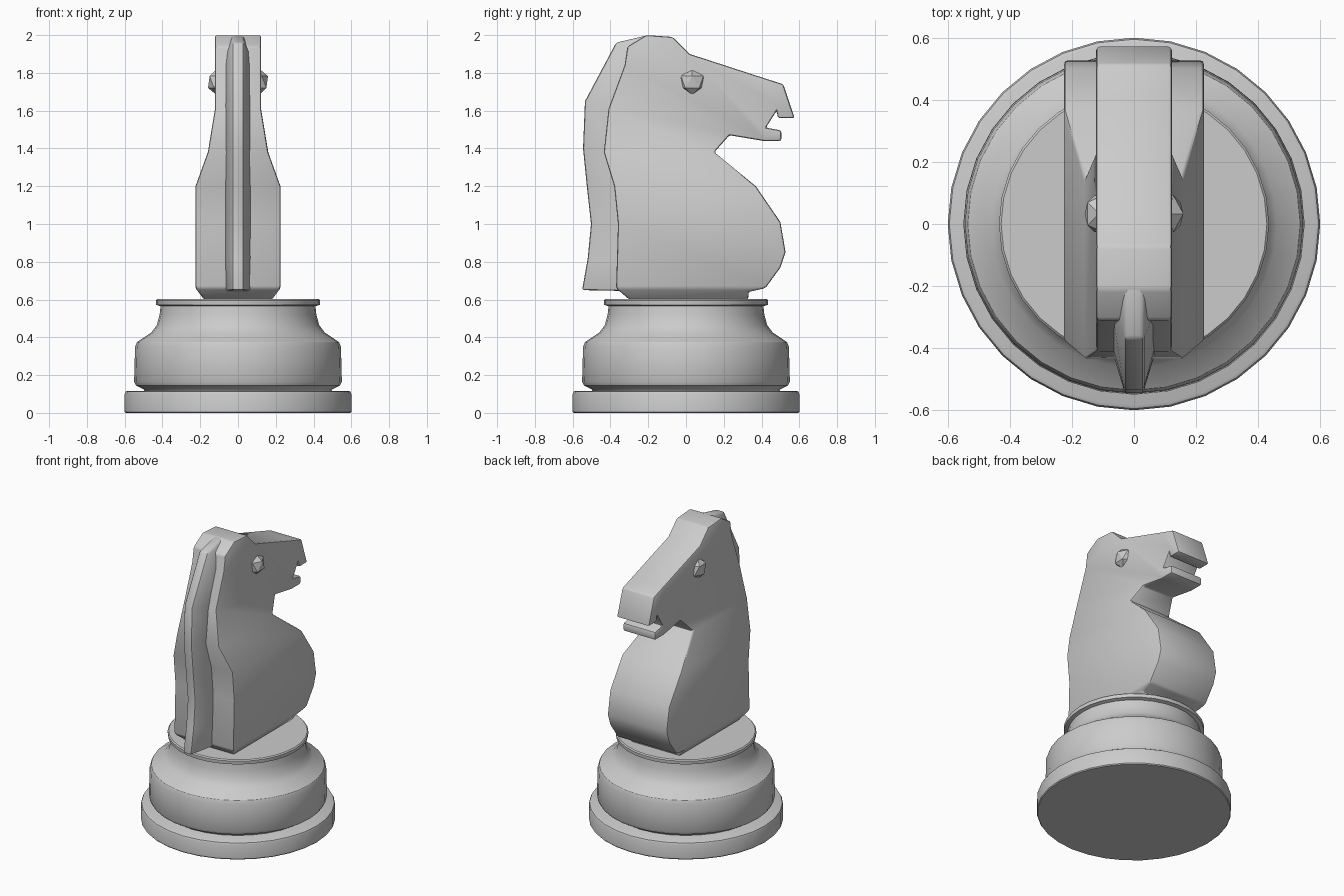
import bpy, bmesh, math
from mathutils import Vector

cube = bpy.data.objects.get("Cube")
if cube:
    bpy.data.objects.remove(cube, do_unlink=True)

grey = bpy.data.materials.new("light_grey")
grey.use_nodes = True
grey.diffuse_color = (0.6, 0.6, 0.6, 1)
grey.node_tree.nodes["Principled BSDF"].inputs["Base Color"].default_value = (0.6, 0.6, 0.6, 1)


def bevel_sharp(bm, width, limit=32, segments=2):
    edges = [e for e in bm.edges if len(e.link_faces) == 2
             and e.calc_face_angle(0) > math.radians(limit)]
    bmesh.ops.bevel(bm, geom=edges, offset=width, segments=segments,
                    profile=0.5, affect='EDGES', clamp_overlap=True)


def finish(bm, name, smooth=True):
    bmesh.ops.recalc_face_normals(bm, faces=bm.faces)
    mesh = bpy.data.meshes.new(name)
    bm.to_mesh(mesh)
    bm.free()
    mesh.materials.append(grey)
    ob = bpy.data.objects.new(name, mesh)
    bpy.context.collection.objects.link(ob)
    if smooth:
        bpy.ops.object.select_all(action='DESELECT')
        ob.select_set(True)
        bpy.context.view_layer.objects.active = ob
        bpy.ops.object.shade_smooth_by_angle(angle=math.radians(32))
    return ob


def lathe(name, profile, sides=32):
    bm = bmesh.new()
    verts = [bm.verts.new((0, -r, z)) for r, z in profile]
    edges = [bm.edges.new(pair) for pair in zip(verts, verts[1:])]
    bmesh.ops.spin(bm, geom=verts + edges, axis=(0, 0, 1), cent=(0, 0, 0),
                   angle=math.tau, steps=sides)
    bmesh.ops.remove_doubles(bm, verts=bm.verts, dist=0.0005)
    return finish(bm, name)


# Turned base: foot disc and waisted pedestal
lathe("foot_disc", [(0, 0), (0.595, 0), (0.6, 0.006), (0.6, 0.1), (0.595, 0.112),
                    (0.585, 0.117), (0, 0.117)])
lathe("pedestal", [(0, 0.11), (0.49, 0.11), (0.5, 0.125), (0.54, 0.145), (0.55, 0.165),
                   (0.545, 0.35), (0.535, 0.375), (0.46, 0.425), (0.43, 0.465),
                   (0.415, 0.52), (0.41, 0.565), (0.433, 0.572), (0.435, 0.595),
                   (0.428, 0.602), (0, 0.602)])

# Horse body: side outline, widened below the jaw line
outline = [(-0.21, 2.0), (-0.07, 1.99), (0.02, 1.9), (0.42, 1.77), (0.515, 1.74),
           (0.575, 1.56), (0.487, 1.56), (0.48, 1.6), (0.423, 1.51), (0.505, 1.495),
           (0.505, 1.44), (0.41, 1.44), (0.23, 1.47), (0.15, 1.38), (0.37, 1.2),
           (0.5, 1.01), (0.527, 0.85), (0.5, 0.77), (0.42, 0.66), (0.33, 0.64),
           (0.33, 0.6), (-0.3, 0.6), (-0.37, 0.66), (-0.36, 1.0), (-0.38, 1.2),
           (-0.435, 1.38), (-0.41, 1.61), (-0.325, 1.84), (-0.31, 1.94)]
JAW = Vector((0, 0.23, 1.47))
jaw_normal = Vector((0, 0.22, 1))
widths = [(0.6, 0.18), (0.66, 0.225), (1.2, 0.225), (1.38, 0.16), (1.61, 0.12)]


def half_width(co):
    if (Vector((0, co.y, co.z)) - JAW).dot(jaw_normal) > -0.01:
        return 0.122
    for (z0, w0), (z1, w1) in zip(widths, widths[1:]):
        if co.z <= z1:
            return w0 + (w1 - w0) * max(co.z - z0, 0) / (z1 - z0)
    return 0.122


bm = bmesh.new()
side = bm.faces.new([bm.verts.new((-1, y, z)) for y, z in outline])
moved = bmesh.ops.extrude_face_region(bm, geom=[side], use_keep_orig=True)["geom"]
bmesh.ops.translate(bm, vec=(2, 0, 0), verts=[v for v in moved if isinstance(v, bmesh.types.BMVert)])
cuts = [(JAW, jaw_normal)] + [(Vector((0, 0, z)), Vector((0, 0, 1))) for z in (0.66, 1.2, 1.38)]
for point, normal in cuts:
    bmesh.ops.bisect_plane(bm, geom=bm.verts[:] + bm.edges[:] + bm.faces[:], dist=0.004,
                           plane_co=point, plane_no=normal)
for v in bm.verts:
    v.co.x = math.copysign(half_width(v.co), v.co.x)
bmesh.ops.recalc_face_normals(bm, faces=bm.faces)
bevel_sharp(bm, 0.022)
finish(bm, "horse_body")

# Mane: tapered ridge running down the back of the neck
crest = [(-0.2, 2.0), (-0.37, 1.96), (-0.535, 1.65), (-0.545, 1.4), (-0.525, 1.2),
         (-0.503, 1.0), (-0.52, 0.82), (-0.55, 0.65)]
root = [(-0.17, 1.93), (-0.27, 1.88), (-0.37, 1.61), (-0.39, 1.39), (-0.34, 1.2),
        (-0.32, 1.0), (-0.32, 0.82), (-0.3, 0.645)]
bm = bmesh.new()
rings = []
for (cy, cz), (ry, rz) in zip(crest, root):
    rings.append([bm.verts.new(p) for p in ((-0.03, cy, cz), (0.03, cy, cz),
                                            (0.075, ry, rz), (-0.075, ry, rz))])
for a, b in zip(rings, rings[1:]):
    for i in range(4):
        j = (i + 1) % 4
        bm.faces.new((a[i], a[j], b[j], b[i]))
bm.faces.new(rings[0])
bm.faces.new(rings[-1])
bmesh.ops.recalc_face_normals(bm, faces=bm.faces)
bevel_sharp(bm, 0.012)
finish(bm, "mane")

# Eyes: faceted gems on both cheeks
for name, sign in (("left_eye", 1), ("right_eye", -1)):
    bm = bmesh.new()
    bmesh.ops.create_icosphere(bm, subdivisions=1, radius=0.07)
    bmesh.ops.scale(bm, vec=(0.75, 1, 1), verts=bm.verts)
    bmesh.ops.translate(bm, vec=(sign * 0.112, 0.033, 1.752), verts=bm.verts)
    finish(bm, name, smooth=False)
